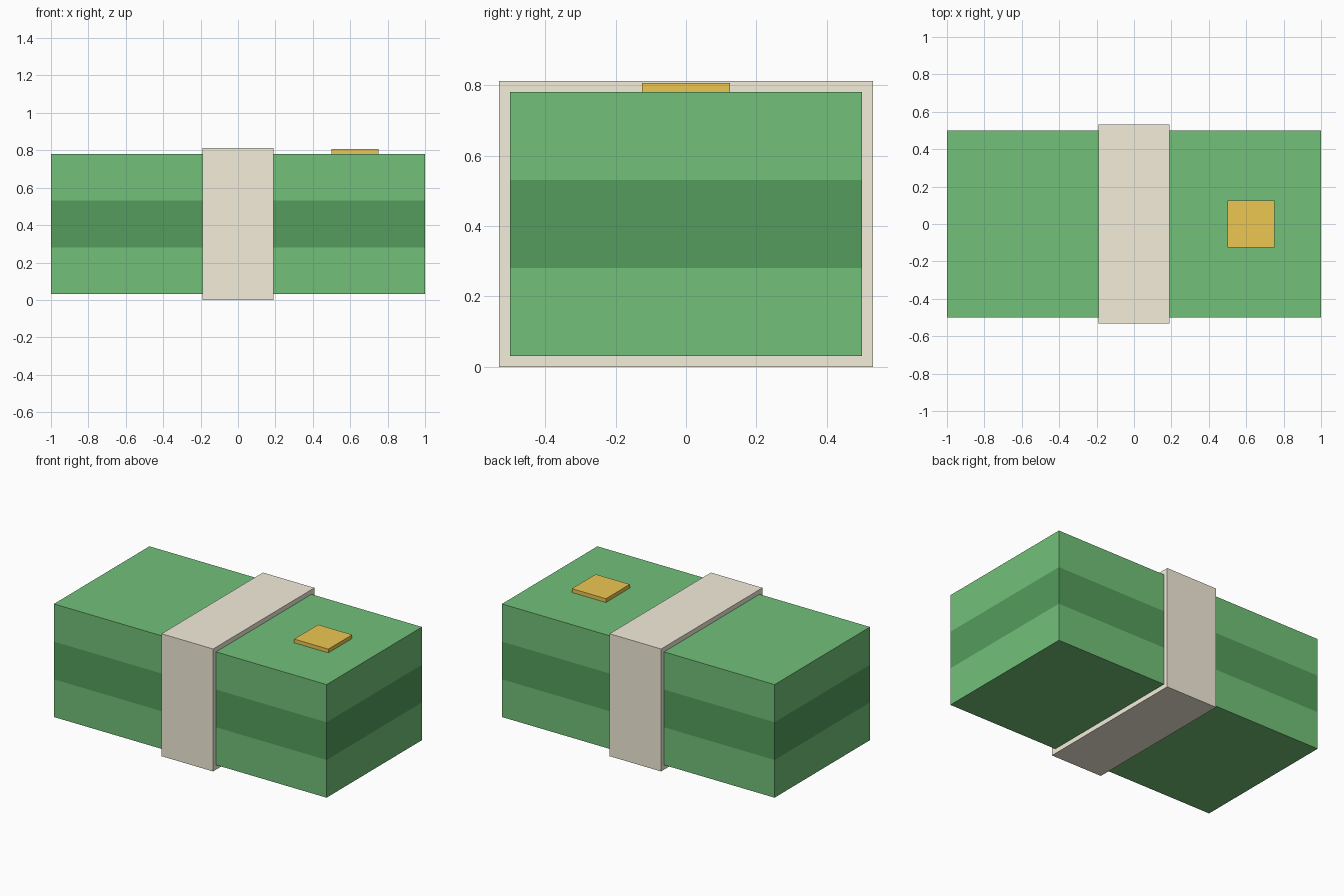
import bpy, bmesh
from mathutils import Matrix, Vector

if "Cube" in bpy.data.objects:
    bpy.data.objects.remove(bpy.data.objects["Cube"])


def material(name, rgb):
    m = bpy.data.materials.new(name)
    m.diffuse_color = (*rgb, 1)
    m.use_nodes = True
    m.node_tree.nodes["Principled BSDF"].inputs["Base Color"].default_value = m.diffuse_color
    return m


def box_bmesh(lo, hi):
    lo, hi = Vector(lo), Vector(hi)
    bm = bmesh.new()
    m = Matrix.Translation((lo + hi) / 2) @ Matrix.Diagonal((*(hi - lo), 1))
    bmesh.ops.create_cube(bm, size=1, matrix=m)
    bm.normal_update()
    return bm


def finish(name, bm, *mats):
    me = bpy.data.meshes.new(name)
    bm.to_mesh(me)
    bm.free()
    for m in mats:
        me.materials.append(m)
    ob = bpy.data.objects.new(name, me)
    bpy.context.collection.objects.link(ob)
    return ob


green = material("light_green", (0.17, 0.53, 0.19))
dark = material("dark_green", (0.09, 0.34, 0.11))
cream = material("cream_paper", (0.90, 0.85, 0.70))
gold = material("gold", (0.85, 0.57, 0.085))

T = 0.031            # wrapper thickness
Z0, Z1 = T, T + 0.75  # bundle bottom and top

# Bundle: one block cut into three layers, the middle one darker
bm = box_bmesh((-1, -0.5, Z0), (1, 0.5, Z1))
for z in (Z0 + 0.25, Z0 + 0.5):
    bmesh.ops.bisect_plane(bm, geom=bm.verts[:] + bm.edges[:] + bm.faces[:],
                           plane_co=(0, 0, z), plane_no=(0, 0, 1))
for f in bm.faces:
    if Z0 + 0.25 < f.calc_center_median().z < Z0 + 0.5:
        f.material_index = 1
finish("bundle", bm, green, dark)

# Wrapper: open-ended sleeve around the bundle, thickened outward
bm = box_bmesh((-0.189, -0.5, Z0), (0.189, 0.5, Z1))
ends = [f for f in bm.faces if abs(f.normal.x) > 0.5]
bmesh.ops.delete(bm, geom=ends, context='FACES_ONLY')
band = finish("paper_band", bm, cream)
mod = band.modifiers.new("thickness", 'SOLIDIFY')
mod.thickness = T
mod.offset = 1
mod.use_even_offset = True

# Small raised seal on top
finish("seal", box_bmesh((0.5, -0.125, Z1), (0.75, 0.125, Z1 + 0.025)), gold)
